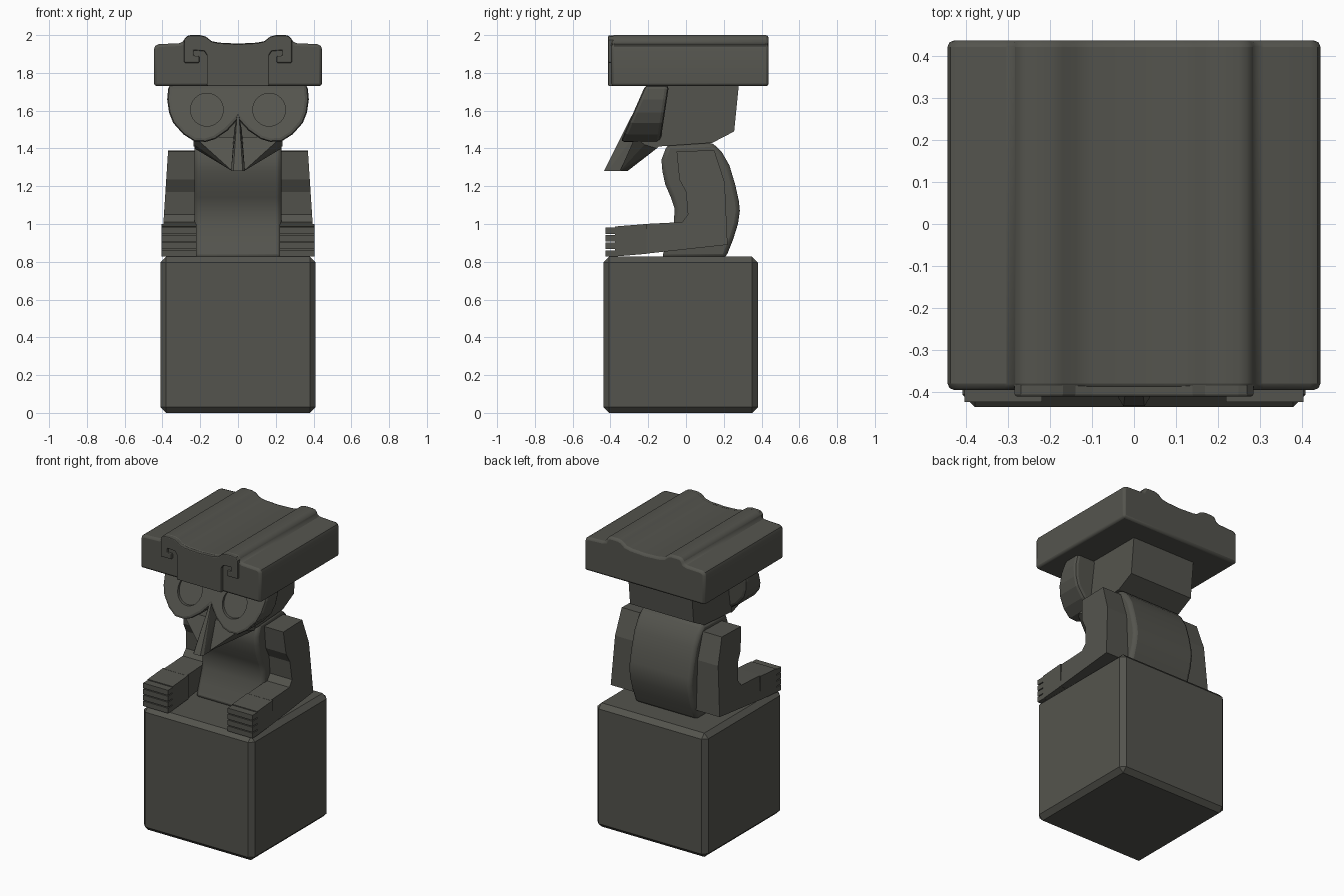
import bpy, bmesh, math

if "Cube" in bpy.data.objects:
    bpy.data.objects.remove(bpy.data.objects["Cube"])

stone = bpy.data.materials.new("dark grey stone")
stone.diffuse_color = (0.088, 0.088, 0.075, 1)
stone.use_nodes = True
stone.node_tree.nodes["Principled BSDF"].inputs["Base Color"].default_value = stone.diffuse_color


def finish(name, bm, bevel=0, segs=1, smooth=False, mirror=False):
    bmesh.ops.recalc_face_normals(bm, faces=bm.faces)
    me = bpy.data.meshes.new(name)
    bm.to_mesh(me)
    bm.free()
    ob = bpy.data.objects.new(name, me)
    bpy.context.collection.objects.link(ob)
    me.materials.append(stone)
    if smooth:
        bpy.ops.object.select_all(action='DESELECT')
        ob.select_set(True)
        bpy.context.view_layer.objects.active = ob
        bpy.ops.object.shade_smooth_by_angle(angle=math.radians(38))
    if bevel:
        m = ob.modifiers.new("bevel", 'BEVEL')
        m.width, m.segments = bevel, segs
        m.limit_method, m.angle_limit = 'ANGLE', math.radians(45)
    if mirror:
        m = ob.modifiers.new("mirror", 'MIRROR')
        m.use_mirror_merge = False
    return ob


def prism(name, outline, end_a, end_b, **kw):
    """Join two copies of an outline; end_a/end_b map 2D points to 3D."""
    bm = bmesh.new()
    a = [bm.verts.new(end_a(*p)) for p in outline]
    b = [bm.verts.new(end_b(*p)) for p in outline]
    bm.faces.new(a)
    bm.faces.new(b[::-1])
    for i in range(len(a)):
        j = (i + 1) % len(a)
        bm.faces.new((a[j], a[i], b[i], b[j]))
    return finish(name, bm, **kw)


def hull(name, pts, both=True, **kw):
    """Convex block; both=True adds the points mirrored in x."""
    bm = bmesh.new()
    for x, y, z in pts:
        bm.verts.new((x, y, z))
        if both and x:
            bm.verts.new((-x, y, z))
    bmesh.ops.convex_hull(bm, input=bm.verts)
    bmesh.ops.dissolve_limit(bm, angle_limit=0.01, verts=bm.verts, edges=bm.edges)
    return finish(name, bm, **kw)


def whole(half):
    """Right half outline -> symmetric closed outline."""
    return half + [(-x, z) for x, z in reversed(half) if x]


# Pedestal cube
hull("pedestal", [(0.41, y, z) for y in (-0.437, 0.38) for z in (0, 0.827)], bevel=0.03)

# Torso: hunched side profile
torso = [(-0.13, 0.82), (-0.095, 0.91), (-0.065, 1.0), (-0.06, 1.08), (-0.08, 1.14),
         (-0.11, 1.21), (-0.125, 1.28), (-0.13, 1.34), (-0.10, 1.42), (0.14, 1.43),
         (0.19, 1.38), (0.23, 1.31), (0.26, 1.21), (0.28, 1.12), (0.285, 1.07),
         (0.275, 1.0), (0.25, 0.92), (0.21, 0.82)]
prism("torso", torso, lambda y, z: (-0.23, y, z), lambda y, z: (0.23, y, z),
      bevel=0.022, segs=2, smooth=True)

# Arms: bent profile, flaring outward towards the base
flare = lambda z: 0.37 + 0.065 * (1.39 - z)
arm = [(-0.05, 1.385), (-0.035, 1.235), (0.0, 1.17), (0.01, 1.05), (-0.02, 1.01),
       (-0.22, 1.0), (-0.22, 0.842), (0.22, 0.89), (0.205, 1.22), (0.15, 1.39)]
prism("arm", arm, lambda y, z: (0.225, y, z), lambda y, z: (flare(z), y, z), mirror=True)

# Hands with four stacked fingers
hull("hand", [(x, y, z) for x in (0.22, 0.405)
              for y, z in ((-0.21, 1.0), (-0.21, 0.842), (-0.375, 0.987), (-0.375, 0.828))],
     both=False, mirror=True)
for i in range(4):
    z = 0.827 + i * 0.04
    hull("finger", [(x, y, h) for x in (0.22, 0.405) for y in (-0.425, -0.37)
                    for h in (z, z + 0.034)], both=False, mirror=True)

# Back of the head
hull("head_block", [(0.235, y, z) for y, z in ((-0.12, 1.74), (0.28, 1.74), (0.255, 1.49),
                                               (0.14, 1.43), (-0.15, 1.41))])

# Heart-shaped mask leaning forward
front = lambda z: -0.215 - 0.44 * (1.735 - z)
mask_half = [(0, 1.735), (0.368, 1.735), (0.375, 1.66), (0.365, 1.59), (0.343, 1.535),
             (0.29, 1.475), (0.23, 1.437), (0.17, 1.435), (0.12, 1.45), (0.055, 1.495),
             (0, 1.555)]
mask = prism("mask", whole(mask_half), lambda x, z: (x, front(z), z),
             lambda x, z: (x, -0.09 - 0.15 * (1.735 - z), z), bevel=0.02, segs=2)

# Shallow round eye sockets
for s in (-1, 1):
    ring = [(s * 0.165 + 0.087 * math.cos(t * math.pi / 16),
             1.605 + 0.087 * math.sin(t * math.pi / 16)) for t in range(32)]
    cutter = prism("eye_cutter", ring, lambda x, z: (x, front(z) - 0.1, z),
                   lambda x, z: (x, front(z) + 0.018, z))
    cutter.hide_render = True
    cutter.hide_set(True)
    m = mask.modifiers.new("eye", 'BOOLEAN')
    m.object, m.operation, m.solver = cutter, 'DIFFERENCE', 'EXACT'

# Chin wedge and beak
hull("chin", [(0.23, -0.27, 1.46), (0.23, -0.1, 1.46), (0.23, -0.155, 1.40),
              (0.23, -0.22, 1.42), (0.03, -0.35, 1.28), (0.03, -0.31, 1.28)])
hull("beak", [(0.006, -0.29, 1.57), (0.025, -0.435, 1.28), (0.037, -0.415, 1.28),
              (0.037, -0.31, 1.28), (0.02, -0.25, 1.5)])

# Slab headdress with two ridges running front to back
slab_half = [(0, 1.73), (0.445, 1.73), (0.445, 1.925), (0.438, 1.943), (0.42, 1.952),
             (0.31, 1.957), (0.29, 1.964), (0.283, 1.98), (0.27, 1.995), (0.25, 2.0),
             (0.20, 2.0), (0.17, 1.992), (0.14, 1.968), (0.10, 1.96), (0, 1.955)]
prism("headdress", whole(slab_half), lambda x, z: (x, -0.396, z),
      lambda x, z: (x, 0.438, z), bevel=0.015, segs=2, smooth=True)

# Raised front panel with curled hooks
panel_half = [(0, 1.73), (0.165, 1.73), (0.165, 1.895), (0.178, 1.915), (0.235, 1.92),
              (0.235, 1.89), (0.205, 1.89), (0.205, 1.853), (0.285, 1.853), (0.285, 1.975),
              (0.27, 1.993), (0.25, 1.998), (0.20, 1.998), (0.17, 1.99), (0.14, 1.966),
              (0.10, 1.957), (0, 1.952)]
prism("front_panel", whole(panel_half), lambda x, z: (x, -0.412, z),
      lambda x, z: (x, -0.35, z), bevel=0.006, segs=2)
